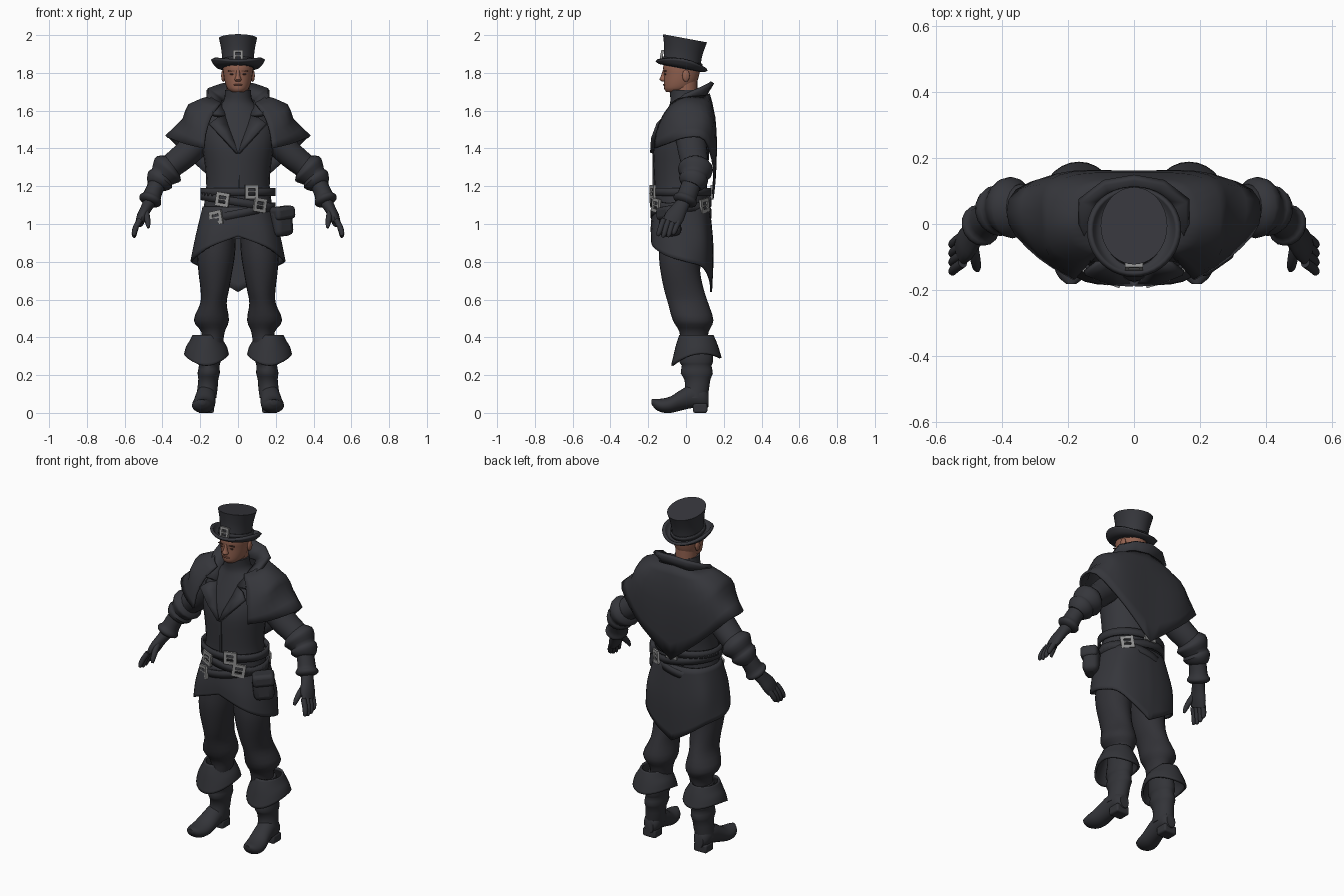
import bpy, bmesh, math
from mathutils import Vector, Matrix

V = Vector
TAU = math.tau


def material(name, r, g, b):
    m = bpy.data.materials.new(name)
    m.diffuse_color = (r, g, b, 1)
    return m


CLOTH = material("charcoal cloth", 0.036, 0.037, 0.044)
TROUSER = material("dark trouser cloth", 0.031, 0.031, 0.037)
LEATHER = material("dark leather", 0.033, 0.034, 0.040)
SKIN = material("skin", 0.29, 0.122, 0.08)
BROW = material("brown brow", 0.09, 0.04, 0.028)
LIP = material("lip", 0.2, 0.075, 0.052)
SILVER = material("dull silver", 0.28, 0.28, 0.28)


def finish(name, bm, mat, mirror=False, thick=0, bevel=0):
    bmesh.ops.recalc_face_normals(bm, faces=bm.faces)
    me = bpy.data.meshes.new(name)
    bm.to_mesh(me)
    bm.free()
    me.materials.append(mat)
    ob = bpy.data.objects.new(name, me)
    bpy.context.collection.objects.link(ob)
    if bevel:
        m = ob.modifiers.new("bevel", "BEVEL")
        m.width, m.segments = bevel, 3
    if mirror:
        ob.modifiers.new("mirror", "MIRROR")
    if thick:
        m = ob.modifiers.new("solid", "SOLIDIFY")
        m.thickness, m.offset = thick, 0
    return ob


def smooth(p, k, closed=False):
    """Catmull-Rom curve through the points, k steps per span."""
    n, out = len(p), []
    for i in range(n if closed else n - 1):
        a, b, c, d = [p[j % n] if closed else p[max(0, min(n - 1, j))] for j in range(i - 1, i + 3)]
        for s in range(k):
            t = s / k
            out.append(0.5 * (2 * b + (c - a) * t + (2 * a - 5 * b + 4 * c - d) * t * t
                              + (3 * b - a - 3 * c + d) * t ** 3))
    return out if closed else out + [p[-1]]


def patch(name, rows, mat, k=3, kc=1, closed=False, cap=False, **kw):
    """Surface through rows of points; closed rows make a loft."""
    rows = [smooth([V(p) for p in r], kc, closed) for r in rows]
    rows = list(zip(*[smooth(list(c), k) for c in zip(*rows)]))
    bm = bmesh.new()
    g = [[bm.verts.new(p) for p in r] for r in rows]
    n = len(g[0])
    for a, b in zip(g, g[1:]):
        for i in range(n if closed else n - 1):
            j = (i + 1) % n
            bm.faces.new((a[i], a[j], b[j], b[i]))
    if cap:
        bm.faces.new(g[0])
        bm.faces.new(g[-1])
    return finish(name, bm, mat, **kw)


def ring(z, x0, x1, y0, y1, n=24):
    return [V(((x0 + x1) / 2 + (x1 - x0) / 2 * math.sin(TAU * i / n),
               (y0 + y1) / 2 - (y1 - y0) / 2 * math.cos(TAU * i / n), z)) for i in range(n)]


def loft(name, rings, mat, k=3, **kw):
    return patch(name, [ring(*r) for r in rings], mat, k, closed=True, cap=True, **kw)


def tube(name, secs, mat, k=3, n=16):
    """Mirrored limb; each section is x, y, z, in-plane radius, depth radius."""
    c = [V(s[:3]) for s in secs]
    rows = []
    for i, s in enumerate(secs):
        t = (c[min(i + 1, len(c) - 1)] - c[max(i - 1, 0)]).normalized()
        u = t.cross(V((0, 1, 0))).normalized()
        w = t.cross(u)
        rows.append([c[i] + u * s[3] * math.cos(TAU * j / n) + w * s[4] * math.sin(TAU * j / n)
                     for j in range(n)])
    return patch(name, rows, mat, k, closed=True, cap=True, mirror=True)


def place(loc, size, rot=None):
    return Matrix.Translation(loc) @ (rot or Matrix()) @ Matrix.Diagonal((*size, 1))


def box(name, loc, size, mat, rot=None, **kw):
    bm = bmesh.new()
    bmesh.ops.create_cube(bm, size=1, matrix=place(loc, size, rot))
    return finish(name, bm, mat, **kw)


def ball(name, loc, size, mat, **kw):
    bm = bmesh.new()
    bmesh.ops.create_uvsphere(bm, u_segments=16, v_segments=10, radius=1, matrix=place(loc, size))
    return finish(name, bm, mat, **kw)


def buckle(name, M, w=0.056, h=0.056, t=0.018):
    bm = bmesh.new()
    for x, z, sx, sz in ((-w / 2, 0, t, h), (w / 2, 0, t, h), (0, h / 2, w + t, t),
                         (0, -h / 2, w + t, t), (0, 0, w, .008)):
        bmesh.ops.create_cube(bm, size=1, matrix=M @ place((x, 0, z), (sx, .014, sz)))
    return finish(name, bm, SILVER)


# Head and face
loft("head", [(1.70, -.035, .035, -.105, -.02), (1.715, -.055, .055, -.115, .03), (1.745, -.068, .068, -.117, .055),
              (1.79, -.077, .077, -.117, .07), (1.84, -.08, .08, -.12, .075), (1.89, -.06, .06, -.09, .05)], SKIN)
loft("neck", [(1.62, -.06, .06, -.065, .06), (1.76, -.06, .06, -.07, .06)], SKIN)
loft("nose", [(1.755, -.012, .012, -.128, -.1), (1.765, -.018, .018, -.14, -.1), (1.785, -.011, .011, -.132, -.1),
              (1.815, -.009, .009, -.122, -.1)], SKIN)
ball("ear", (.078, .0, 1.785), (.011, .02, .032), SKIN, mirror=True)
ball("eye", (.033, -.109, 1.793), (.011, .005, .004), BROW, mirror=True)
box("eyebrow", (.035, -.112, 1.811), (.034, .01, .005), BROW, Matrix.Rotation(.15, 4, "Z"), mirror=True)
ball("lips", (0, -.114, 1.737), (.024, .008, .005), LIP)

# Tall hat, tilted back
TILT = Matrix.Translation((0, -.024, 1.833)) @ Matrix.Rotation(math.radians(-10.5), 4, "X")


def hat_ring(h, rx, ry, lift=0, dy=0):
    return [TILT @ V((p.x, p.y + dy, p.z + lift * (p.x / rx) ** 2)) for p in ring(h, -rx, rx, -ry, ry, 40)]


patch("hat_crown", [hat_ring(h, rx, ry, 0, -.06 * h) for h, rx, ry in (
    (-.01, .084, .1), (.04, .084, .1), (.08, .087, .103), (.12, .094, .111), (.151, .101, .119))],
    CLOTH, closed=True, cap=True)
patch("hat_band", [hat_ring(.012, .088, .104), hat_ring(.035, .088, .104)], LEATHER, 1, closed=True, thick=.008)
patch("hat_brim", [hat_ring(0, .08, .096), hat_ring(0, .115, .118, .008), hat_ring(.01, .136, .135, .03)],
      CLOTH, closed=True, thick=.016)
buckle("hat_buckle", TILT @ Matrix.Translation((0, -.114, .036)), .042, .052, .013)

# Torso with high neck
loft("torso", [(.92, -.18, .18, -.155, .105), (1.0, -.19, .19, -.165, .115), (1.1, -.18, .18, -.17, .115),
               (1.2, -.168, .168, -.168, .112), (1.3, -.174, .174, -.172, .118), (1.42, -.19, .19, -.172, .125),
               (1.52, -.19, .19, -.135, .125), (1.6, -.13, .13, -.1, .1), (1.65, -.078, .078, -.083, .068),
               (1.71, -.068, .068, -.088, .06)], CLOTH)
box("front_seam", (.005, -.172, 1.29), (.012, .01, .2), CLOTH)

# Shoulder cape, columns from front edge to the back point
cape = [[(.09, -.07, 1.64), (.14, -.12, 1.57), (.17, -.155, 1.48), (.18, -.165, 1.40)],
        [(.13, -.04, 1.66), (.24, -.08, 1.595), (.255, -.1, 1.52), (.285, -.1, 1.425)],
        [(.14, .01, 1.675), (.258, .0, 1.63), (.285, -.0, 1.555), (.375, .0, 1.46)],
        [(.12, .08, 1.675), (.245, .10, 1.61), (.28, .115, 1.53), (.355, .10, 1.445)],
        [(.09, .11, 1.68), (.17, .145, 1.57), (.19, .155, 1.42), (.19, .15, 1.285)],
        [(0, .12, 1.69), (0, .15, 1.56), (0, .155, 1.35), (0, .14, 1.13)]]
patch("shoulder_cape", cape, CLOTH, 3, 2, mirror=True, thick=.012)

# Standing collar and lapels
collar = [[(0, .085, 1.66), (0, .14, 1.75)], [(.07, .08, 1.66), (.09, .125, 1.738)],
          [(.09, .03, 1.65), (.163, .07, 1.712)], [(.085, -.04, 1.62), (.163, -.005, 1.68)],
          [(.07, -.10, 1.57), (.135, -.11, 1.58)]]
patch("collar", collar, CLOTH, 1, mirror=True, thick=.022)
lapel = [[(.07, -.10, 1.57), (.11, -.118, 1.56)], [(.055, -.125, 1.52), (.15, -.148, 1.53)],
         [(.025, -.165, 1.44), (.075, -.178, 1.45)], [(0, -.178, 1.375), (.008, -.182, 1.375)]]
patch("lapel", lapel, CLOTH, 1, mirror=True, thick=.018)

# Coat skirt with pointed tail
skirt = [[(0, -.168, 1.09), (0, -.18, 1.0), (0, -.18, .935)],
         [(.11, -.145, 1.09), (.135, -.165, .97), (.145, -.17, .88)],
         [(.17, -.08, 1.09), (.205, -.095, .95), (.22, -.1, .83)],
         [(.18, -.01, 1.09), (.218, -.005, .93), (.245, 0, .80)],
         [(.15, .07, 1.09), (.19, .09, .92), (.195, .09, .77)],
         [(.09, .11, 1.09), (.105, .128, .89), (.1, .128, .70)],
         [(0, .12, 1.09), (0, .14, .87), (0, .132, .64)]]
patch("coat_skirt", skirt, CLOTH, 4, 4, mirror=True, thick=.012)

# Belts and buckles: height, slope, buckle angles in degrees
RX, RY, CY = .192, .154, -.026
for i, (z0, tilt, angles) in enumerate(((1.17, 0, (21, 180)), (1.117, -.16, (-24, 35, 140)), (1.055, .2, (-35,)))):
    rows = [[p + V((0, 0, tilt * p.x)) for p in ring(z0 + d, -RX, RX, CY - RY, CY + RY, 40)] for d in (-.021, .021)]
    patch(f"belt_{i + 1}", rows, LEATHER, 1, closed=True, thick=.014)
    for j, a in enumerate(angles):
        a = math.radians(a)
        x = RX * math.sin(a)
        turn = Matrix.Rotation(math.atan2(math.sin(a) / RX, math.cos(a) / RY), 4, "Z")
        roll = Matrix.Rotation(-math.atan(tilt) * (1 if math.cos(a) > 0 else -1), 4, "Y")
        buckle(f"belt_buckle_{i + 1}_{j + 1}",
               Matrix.Translation((x * 1.05, CY - RY * 1.05 * math.cos(a), z0 + tilt * x)) @ turn @ roll)

# Hip pouch
R = Matrix.Rotation(math.radians(35), 4, "Z") @ Matrix.Rotation(math.radians(-6), 4, "Y")
box("pouch", (.228, -.085, 1.01), (.115, .09, .15), LEATHER, R, bevel=.03)
box("pouch_flap", (.232, -.09, 1.058), (.122, .098, .07), LEATHER, R, bevel=.02)

# Trousers and boots
loft("trouser_leg", [(1.0, .01, .18, -.13, .10), (.85, .015, .212, -.143, .085), (.75, .03, .21, -.135, .075),
                     (.65, .048, .198, -.115, .095), (.58, .06, .2, -.095, .118), (.49, .048, .234, -.07, .145),
                     (.43, .07, .195, -.035, .12), (.36, .08, .19, -.03, .11)], TROUSER, mirror=True)
loft("boot_shaft", [(.39, .085, .2, -.03, .125), (.33, .088, .205, -.032, .14), (.27, .092, .212, -.035, .143),
                    (.25, .098, .207, -.022, .135), (.21, .096, .214, -.028, .142), (.18, .104, .21, -.01, .13),
                    (.13, .108, .215, -.005, .122), (.08, .115, .222, -.03, .115)], LEATHER, k=2, mirror=True)
cuff = []
for z, rx, ry, wave in ((.41, .068, .085, 0), (.37, .085, .102, .3), (.33, .103, .115, .7), (.285, .113, .128, 1)):
    cuff.append([V((p.x, p.y, p.z + wave * (.04 * ((p.x - .167) / rx) ** 2 + .02 * (p.y - .055) / ry - .015)))
                 for p in ring(z, .167 - rx, .167 + rx, .055 - ry, .055 + ry, 28)])
patch("boot_cuff", cuff, LEATHER, 3, closed=True, mirror=True, thick=.012)
foot = [(.118, .166, .03, .03, .11), (.09, .167, .048, .025, .14), (.03, .17, .052, .025, .15),
        (-.03, .175, .056, .012, .12), (-.08, .182, .06, .0, .088), (-.125, .187, .056, .002, .076),
        (-.16, .189, .04, .018, .074), (-.182, .19, .014, .045, .072)]
patch("boot_foot", [[V((x + hw * math.cos(TAU * i / 20), y, (a + b) / 2 + (b - a) / 2 * math.sin(TAU * i / 20)))
                     for i in range(20)] for y, x, hw, a, b in foot], LEATHER, closed=True, cap=True, mirror=True)
box("boot_heel", (.17, .075, .025), (.085, .075, .05), LEATHER, mirror=True, bevel=.01)

# Sleeves with flared elbow cuffs
tube("sleeve", [(.15, .02, 1.5, .075, .085), (.22, .03, 1.425, .074, .08), (.29, .04, 1.357, .07, .076),
                (.36, .05, 1.3, .064, .07), (.42, .035, 1.235, .052, .058)], CLOTH)
tube("sleeve_cuff", [(.345, .05, 1.31, .066, .072), (.366, .05, 1.295, .09, .092), (.38, .048, 1.275, .086, .09),
                     (.402, .043, 1.25, .068, .072), (.412, .04, 1.235, .076, .078), (.43, .035, 1.212, .062, .066),
                     (.436, .03, 1.2, .048, .05)], CLOTH, 2)

# Gloves
tube("glove_forearm", [(.42, .035, 1.23, .046, .052), (.445, .015, 1.175, .046, .052), (.456, .004, 1.145, .05, .055),
                       (.462, -.002, 1.132, .06, .065), (.468, -.008, 1.118, .058, .062),
                       (.472, -.012, 1.108, .038, .042)], LEATHER, 2)
tube("glove_palm", [(.468, -.01, 1.115, .034, .036), (.488, -.035, 1.08, .029, .043), (.508, -.06, 1.04, .028, .052),
                    (.522, -.078, 1.005, .022, .048)], LEATHER)
for i in range(4):
    y, d = -.037 - .027 * i, (.0, .012, .014, .006)[i]
    tube(f"glove_finger_{i + 1}", [(.519, y, 1.022, .015, .015), (.539, y - .014, .987, .015, .015),
                                   (.55, y - .026, .957 - d, .013, .013), (.549, y - .032, .943 - d, .006, .006)],
         LEATHER, 2, 10)
tube("glove_thumb", [(.488, -.06, 1.075, .016, .018), (.482, -.098, 1.04, .016, .018), (.477, -.128, 1.005, .014, .014),
                     (.474, -.14, .98, .007, .007)], LEATHER, 2, 10)

# Smooth shading with sharp creases
for ob in bpy.context.scene.objects:
    ob.select_set(True)
    bpy.context.view_layer.objects.active = ob
bpy.ops.object.shade_smooth_by_angle(angle=math.radians(42))
